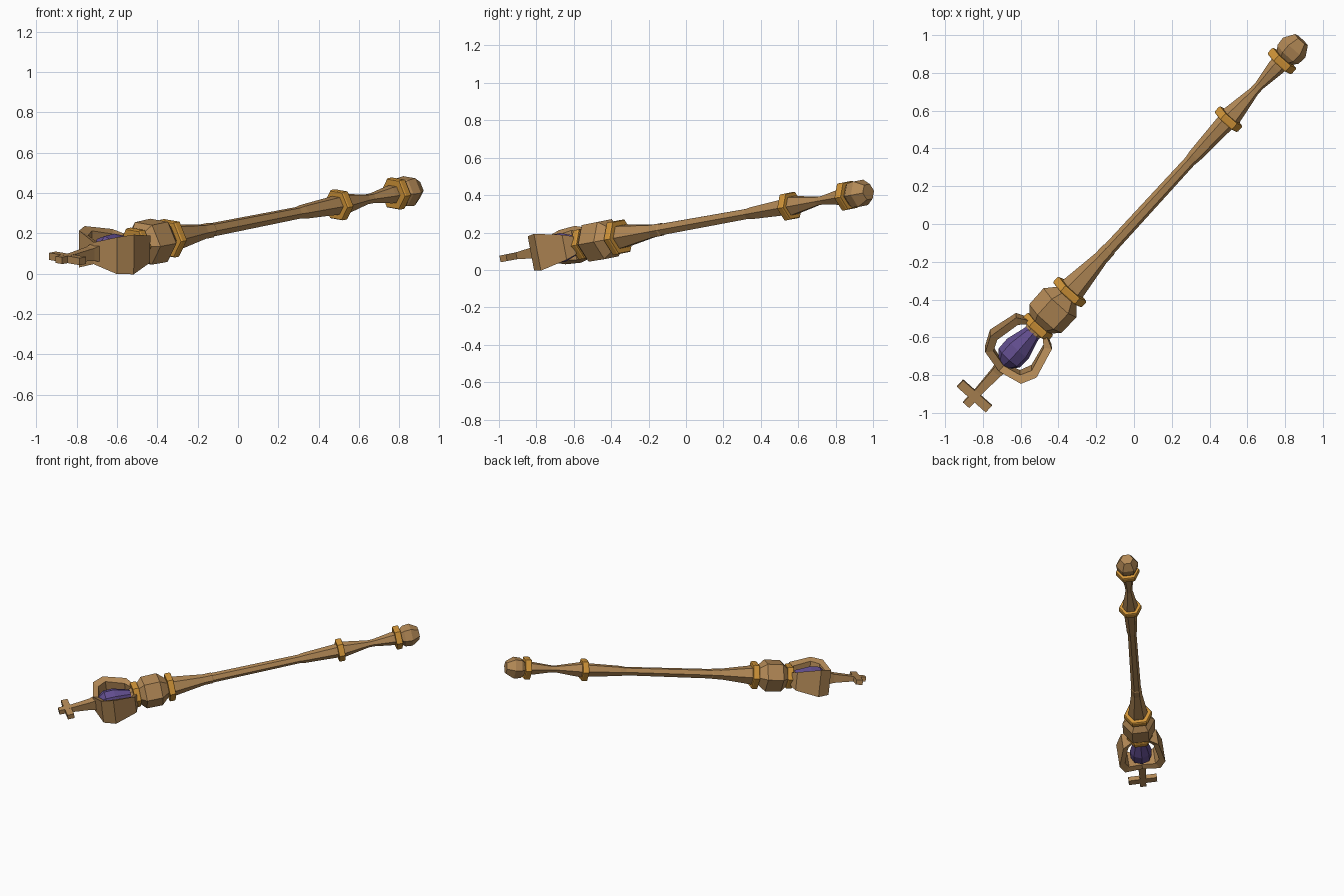
import bpy, bmesh, math
from mathutils import Matrix, Vector

if "Cube" in bpy.data.objects:
    bpy.data.objects.remove(bpy.data.objects["Cube"])

# Frame of the staff: local z runs from the cross to the knob, local x is sideways
ORIGIN = Vector((0, 0.01, 0.242))
u = Vector((1, 1.089, 0.1976)).normalized()
side = Vector((1.089, -1, 0)).normalized()
up = side.cross(u)
roll = math.radians(7.5)
vx = side * math.cos(roll) - up * math.sin(roll)
vy = u.cross(vx)
FRAME = Matrix((vx, vy, u)).transposed().to_4x4()
FRAME.translation = ORIGIN


def material(name, color):
    m = bpy.data.materials.new(name)
    m.diffuse_color = (*color, 1)
    m.use_nodes = True
    m.node_tree.nodes["Principled BSDF"].inputs["Base Color"].default_value = m.diffuse_color
    return m


BRONZE = material("bronze", (0.45, 0.25, 0.093))
GOLD = material("gold", (0.64, 0.30, 0.04))
PURPLE = material("purple", (0.12, 0.075, 0.27))


def finish(name, bm, mat):
    bmesh.ops.recalc_face_normals(bm, faces=bm.faces)
    me = bpy.data.meshes.new(name)
    bm.to_mesh(me)
    bm.free()
    me.transform(FRAME)
    me.materials.append(mat)
    ob = bpy.data.objects.new(name, me)
    bpy.context.collection.objects.link(ob)
    return ob


def loft(bm, rings, closed=False):
    """Skin a list of equally long point rings."""
    loops = [[bm.verts.new(p) for p in r] for r in rings]
    n = len(loops[0])
    for a, b in zip(loops, loops[1:]):
        for i in range(n):
            bm.faces.new((a[i], a[(i + 1) % n], b[(i + 1) % n], b[i]))
    bm.faces.new(loops[0])
    bm.faces.new(loops[-1])


def turned(name, profile, mat, sides=6):
    """Faceted turned part from (position, radius) pairs."""
    bm = bmesh.new()
    loft(bm, [[(r * math.cos(2 * math.pi * i / sides),
                r * math.sin(2 * math.pi * i / sides), t)
               for i in range(sides)] for t, r in profile])
    return finish(name, bm, mat)


def bar(name, sections, mat):
    """Rectangular bar from (position, half width, half height)."""
    bm = bmesh.new()
    loft(bm, [[(-w, -h, t), (w, -h, t), (w, h, t), (-w, h, t)]
              for t, w, h in sections])
    return finish(name, bm, mat)


# Shaft, grip and knob
turned("lower_flare", [(-0.52, 0.072), (-0.47, 0.068), (-0.26, 0.039),
                       (-0.20, 0.039), (-0.19, 0.033)], BRONZE)
turned("shaft", [(-0.22, 0.035), (0.46, 0.031)], BRONZE)
turned("grip", [(0.44, 0.031), (0.48, 0.037), (0.73, 0.050), (0.77, 0.056),
                (0.95, 0.026), (0.99, 0.026), (1.12, 0.046), (1.20, 0.05)], BRONZE)
turned("knob", [(1.185, 0.05), (1.215, 0.075), (1.265, 0.08), (1.322, 0.046)], BRONZE)

# Bulb between the two lower rings, with the neck that joins it to the cage
turned("bulb", [(-0.76, 0.055), (-0.70, 0.115), (-0.585, 0.117), (-0.515, 0.055)], BRONZE)
turned("cage_neck", [(-0.80, 0.05), (-0.74, 0.06)], BRONZE)

# Gold rings
for name, t, r in (("cage_ring", -0.76, 0.092), ("flare_ring", -0.507, 0.102),
                   ("grip_ring", 0.746, 0.082), ("knob_ring", 1.168, 0.085)):
    turned(name, [(t - 0.022, r * 0.95), (t - 0.015, r), (t + 0.015, r),
                  (t + 0.022, r * 0.95)], GOLD)

# Cage: two side bands, (position, distance, half height) outside and inside
outer = [(-0.765, 0.075, 0.05), (-0.79, 0.127, 0.068), (-0.953, 0.165, 0.10),
         (-1.035, 0.127, 0.093), (-1.068, 0.0, 0.055)]
inner = [(-0.765, 0.035, 0.03), (-0.815, 0.092, 0.05), (-0.945, 0.123, 0.08),
         (-1.005, 0.095, 0.07), (-1.03, 0.0, 0.045)]
for label, s in (("right", 1), ("left", -1)):
    bm = bmesh.new()
    loft(bm, [[(s * a, -h, t), (s * a, h, t), (s * b, k, q), (s * b, -k, q)]
              for (t, a, h), (q, b, k) in zip(outer, inner)])
    finish("cage_band_" + label, bm, BRONZE)

# Gem held in the cage
turned("gem", [(-1.04, 0.03), (-0.985, 0.076), (-0.915, 0.078), (-0.78, 0.04)],
       PURPLE, 8)

# Stem and cross at the head
bar("cross_stem", [(-1.04, 0.034, 0.045), (-1.09, 0.027, 0.032),
                   (-1.23, 0.021, 0.019), (-1.325, 0.022, 0.017)], BRONZE)
bar("cross_arm", [(-1.284, 0.102, 0.018), (-1.236, 0.102, 0.018)], BRONZE)
